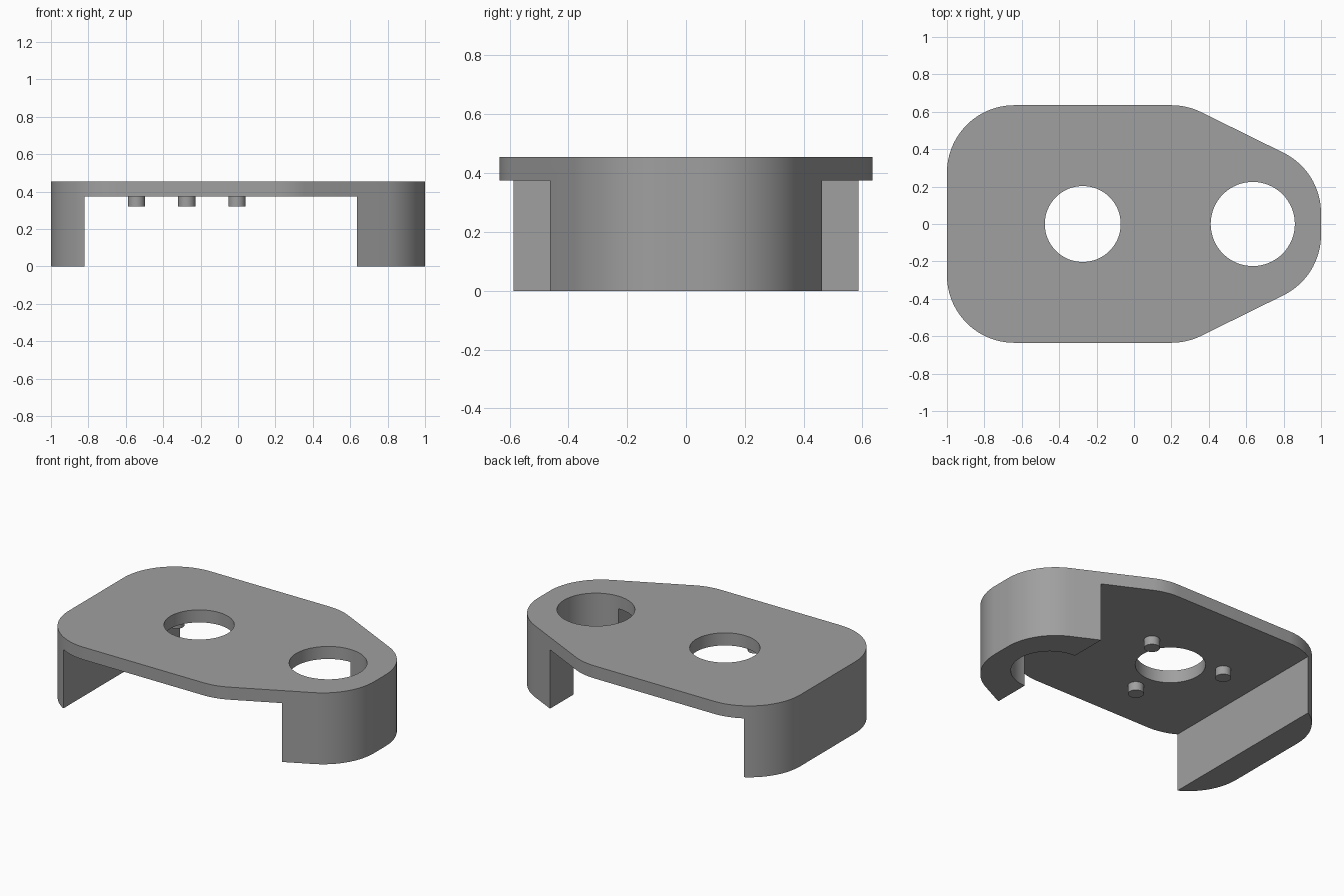
import bpy, bmesh, math

if "Cube" in bpy.data.objects:
    bpy.data.objects.remove(bpy.data.objects["Cube"])

TOP, UNDERSIDE = 0.455, 0.375
grey = bpy.data.materials.new("mid grey")
grey.diffuse_color = (0.35, 0.35, 0.35, 1)
grey.use_nodes = True
grey.node_tree.nodes["Principled BSDF"].inputs["Base Color"].default_value = grey.diffuse_color


def prism(name, outline, z0, z1):
    """Extrude a closed outline between two heights."""
    bm = bmesh.new()
    face = bm.faces.new([bm.verts.new((x, y, z0)) for x, y in outline])
    ext = bmesh.ops.extrude_face_region(bm, geom=[face])["geom"]
    for v in ext:
        if isinstance(v, bmesh.types.BMVert):
            v.co.z = z1
    bmesh.ops.recalc_face_normals(bm, faces=bm.faces)
    mesh = bpy.data.meshes.new(name)
    bm.to_mesh(mesh)
    bm.free()
    mesh.materials.append(grey)
    obj = bpy.data.objects.new(name, mesh)
    bpy.context.collection.objects.link(obj)
    return obj


def arc(cx, cy, r, a0, a1, n):
    """Points along an arc, angles in degrees."""
    angles = [math.radians(a0 + (a1 - a0) * i / n) for i in range(n + 1)]
    return [(cx + r * math.cos(a), cy + r * math.sin(a)) for a in angles]


def circle(cx, cy, r, n):
    return arc(cx, cy, r, 0, 360, n)[:-1]


def activate(obj):
    bpy.ops.object.select_all(action='DESELECT')
    obj.select_set(True)
    bpy.context.view_layer.objects.active = obj


def cut(obj, cutter):
    mod = obj.modifiers.new("cut", 'BOOLEAN')
    mod.operation, mod.solver, mod.object = 'DIFFERENCE', 'EXACT', cutter
    activate(obj)
    bpy.ops.object.modifier_apply(modifier=mod.name)
    bpy.data.objects.remove(cutter)


# Tapered outline with rounded corners, mirrored front to back
R, SLOPE = 0.36, 63.9
half = (arc(0.64, 0.058, R, 0, SLOPE, 16) + arc(0.2, 0.275, R, SLOPE, 90, 8)
        + arc(-0.64, 0.275, R, 90, 180, 24))
outline = half + [(x, -y) for x, y in reversed(half)]
body = prism("bracket_body", outline, 0, TOP)

# Open space between the two end legs
cut(body, prism("gap_cutter", [(-0.82, -1), (0.635, -1), (0.635, 1), (-0.82, 1)],
                -0.5, UNDERSIDE))

# Centre hole and end hole, the latter running down through the leg
cut(body, prism("centre_hole_cutter", circle(-0.274, 0, 0.203, 64), -0.5, 1))
cut(body, prism("end_hole_cutter", circle(0.635, 0, 0.225, 64), -0.5, 1))
activate(body)
bpy.ops.object.shade_smooth_by_angle(angle=math.radians(30))

# Three locating pegs under the plate
for i, a in enumerate((30, 150, 270)):
    x, y = arc(-0.274, 0, 0.31, a, a, 1)[0]
    peg = prism(f"locating_peg_{i + 1}", circle(x, y, 0.046, 32), 0.32, UNDERSIDE + 0.01)
    activate(peg)
    bpy.ops.object.shade_smooth_by_angle(angle=math.radians(30))
